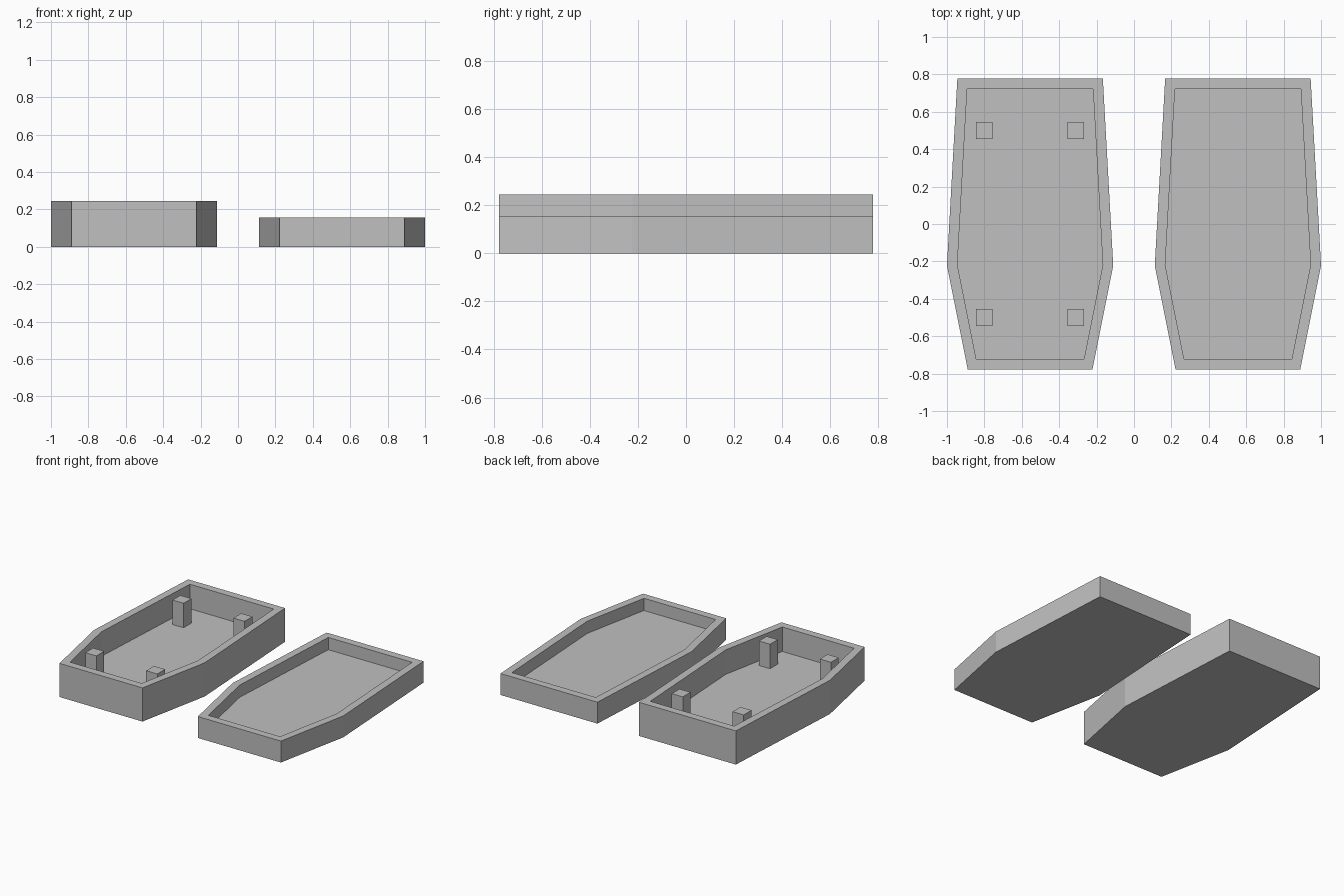
import bpy
import bmesh
from mathutils import Matrix, Vector

if "Cube" in bpy.data.objects:
    bpy.data.objects.remove(bpy.data.objects["Cube"], do_unlink=True)

UNIT = 1 / 45          # one design step
FLOOR, WALL = 3, 2.5   # floor and wall thickness in steps

grey = bpy.data.materials.new("plain grey")
grey.use_nodes = True
colour = (0.53, 0.53, 0.53, 1)
grey.diffuse_color = colour
grey.node_tree.nodes["Principled BSDF"].inputs["Base Color"].default_value = colour


def finish(bm, name):
    bmesh.ops.scale(bm, vec=Vector((UNIT, UNIT, UNIT)), verts=bm.verts)
    bmesh.ops.recalc_face_normals(bm, faces=bm.faces)
    mesh = bpy.data.meshes.new(name)
    bm.to_mesh(mesh)
    bm.free()
    mesh.materials.append(grey)
    obj = bpy.data.objects.new(name, mesh)
    bpy.context.collection.objects.link(obj)
    return obj


def tray(name, cx, height):
    """Six-sided open tray: extruded outline, inset rim, sunken floor."""
    right_side = [(15, -35), (20, -10), (17.5, 35)]
    outline = right_side + [(-x, y) for x, y in reversed(right_side)]
    bm = bmesh.new()
    base = bm.faces.new([bm.verts.new((cx + x, y, 0)) for x, y in outline])
    ext = bmesh.ops.extrude_face_region(bm, geom=[base], use_keep_orig=True)["geom"]
    verts = [g for g in ext if isinstance(g, bmesh.types.BMVert)]
    bmesh.ops.translate(bm, vec=(0, 0, height), verts=verts)
    bmesh.ops.recalc_face_normals(bm, faces=bm.faces)
    top = max(bm.faces, key=lambda f: f.calc_center_median().z)
    # the inset face becomes the floor's outline, then drops straight down
    bmesh.ops.inset_region(bm, faces=[top], thickness=WALL, use_even_offset=True)
    ext = bmesh.ops.extrude_face_region(bm, geom=[top])["geom"]
    verts = [g for g in ext if isinstance(g, bmesh.types.BMVert)]
    if top.is_valid:
        bmesh.ops.delete(bm, geom=[top], context='FACES_ONLY')
    bmesh.ops.translate(bm, vec=(0, 0, FLOOR - height), verts=verts)
    return finish(bm, name)


def post(name, x, y, bottom, top, side=4):
    bm = bmesh.new()
    place = Matrix.Translation((x, y, (bottom + top) / 2))
    bmesh.ops.create_cube(bm, size=1,
                          matrix=place @ Matrix.Diagonal((side, side, top - bottom, 1)))
    return finish(bm, name)


# Deep tray with four corner posts, and the shallow tray beside it
DEEP, SHALLOW, OFFSET = 11, 7, 25
tray("deep_tray", -OFFSET, DEEP)
tray("shallow_tray", OFFSET, SHALLOW)
for y, end in ((-22.5, "front"), (22.5, "back")):
    for x, side in ((-11, "right"), (11, "left")):
        post(f"{end}_{side}_post", x - OFFSET, y, FLOOR, DEEP)
